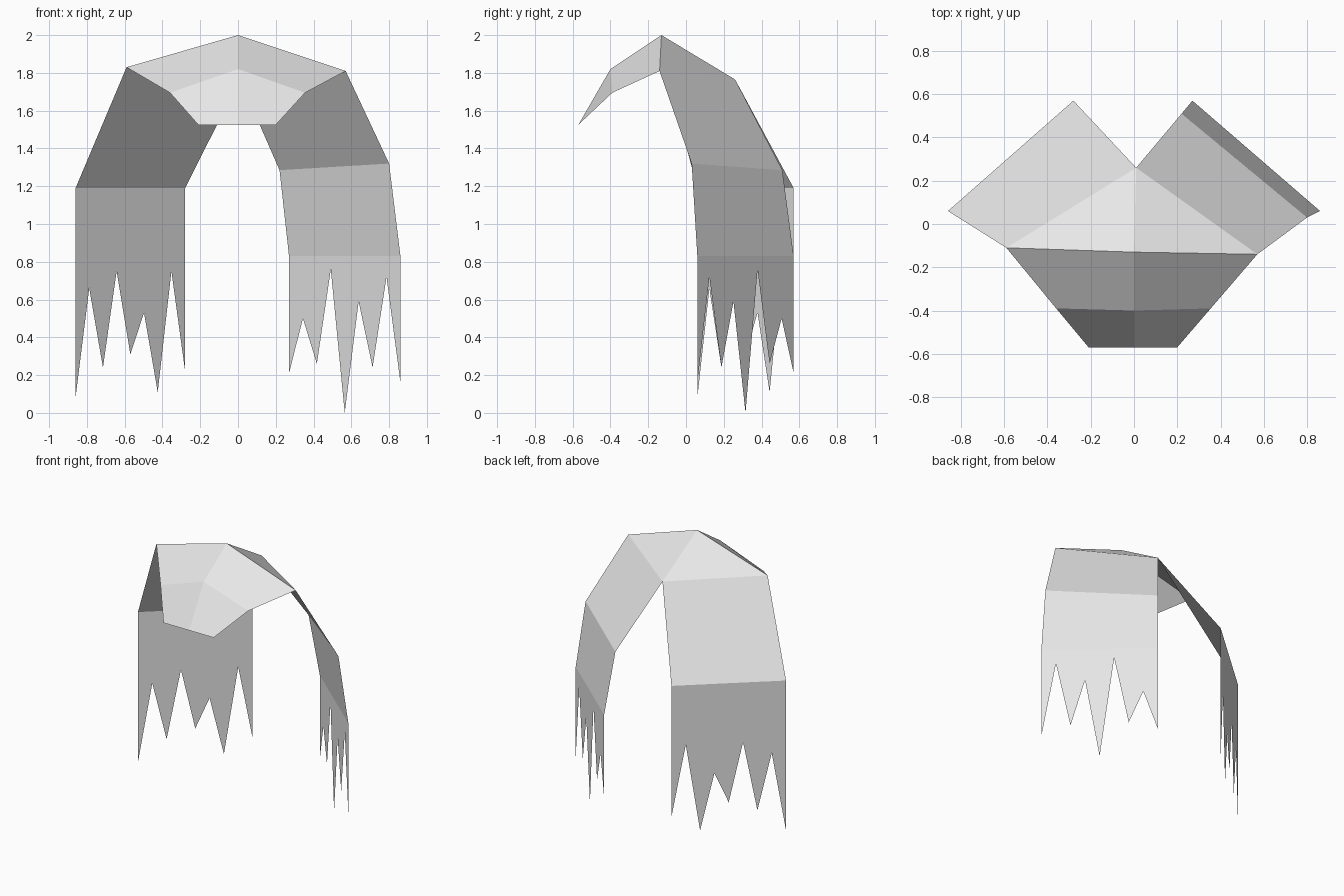
import bpy
from mathutils import Vector

cube = bpy.data.objects.get("Cube")
if cube:
    bpy.data.objects.remove(cube, do_unlink=True)

# One plain light grey for every sheet
grey = bpy.data.materials.new("light_grey")
grey.use_nodes = True
grey.diffuse_color = (0.8, 0.8, 0.8, 1)
grey.node_tree.nodes["Principled BSDF"].inputs["Base Color"].default_value = (0.8, 0.8, 0.8, 1)


def make_sheet(name, verts, faces):
    mesh = bpy.data.meshes.new(name)
    mesh.from_pydata([tuple(v) for v in verts], [], faces)
    mesh.materials.append(grey)
    mesh.update()
    obj = bpy.data.objects.new(name, mesh)
    bpy.context.collection.objects.link(obj)
    return obj


def loft_faces(rows, columns):
    """Quads between successive rows, each listed left to right from outside."""
    return [(r * columns + c, (r + 1) * columns + c,
             (r + 1) * columns + c + 1, r * columns + c + 1)
            for r in range(rows - 1) for c in range(columns - 1)]


def make_flap(name, rows, tips):
    """Bent strip of quads ending in a vertical jagged hem."""
    verts = [Vector(p) for row in rows for p in row]
    faces = loft_faces(len(rows), 2)
    left, right = len(verts) - 2, len(verts) - 1
    start = len(verts)
    for i, z in enumerate(tips):
        point = verts[left].lerp(verts[right], i / (len(tips) - 1))
        verts.append(Vector((point.x, point.y, z)))
    faces.append((left, *range(start, len(verts)), right))
    return make_sheet(name, verts, faces)


# Shared corners of the crown
ridge_right = (-0.59, -0.11, 1.83)
ridge_top = (0, -0.13, 2.0)
ridge_left = (0.57, -0.14, 1.81)
nape = (0.01, 0.26, 1.765)

# Crown: two triangles running back from the ridge
make_sheet("crown", [ridge_right, ridge_top, ridge_left, nape],
           [(0, 1, 3), (1, 2, 3)])

# Front visor: folded down from the ridge in two bands
visor = [ridge_right, ridge_top, ridge_left,
         (-0.36, -0.39, 1.695), (0, -0.40, 1.82), (0.355, -0.39, 1.695),
         (-0.21, -0.57, 1.525), (0, -0.57, 1.525), (0.20, -0.57, 1.525)]
make_sheet("front_visor", visor, loft_faces(3, 3))

# Side flaps with jagged hems
make_flap("right_flap",
          [(nape, ridge_right),
           ((-0.28, 0.57, 1.19), (-0.86, 0.06, 1.19))],
          [0.22, 0.75, 0.11, 0.53, 0.31, 0.75, 0.24, 0.66, 0.08])
make_flap("left_flap",
          [(ridge_left, nape),
           ((0.80, 0.03, 1.32), (0.22, 0.51, 1.285)),
           ((0.86, 0.06, 0.83), (0.27, 0.57, 0.83))],
          [0.16, 0.72, 0.24, 0.59, 0, 0.76, 0.26, 0.50, 0.21])
